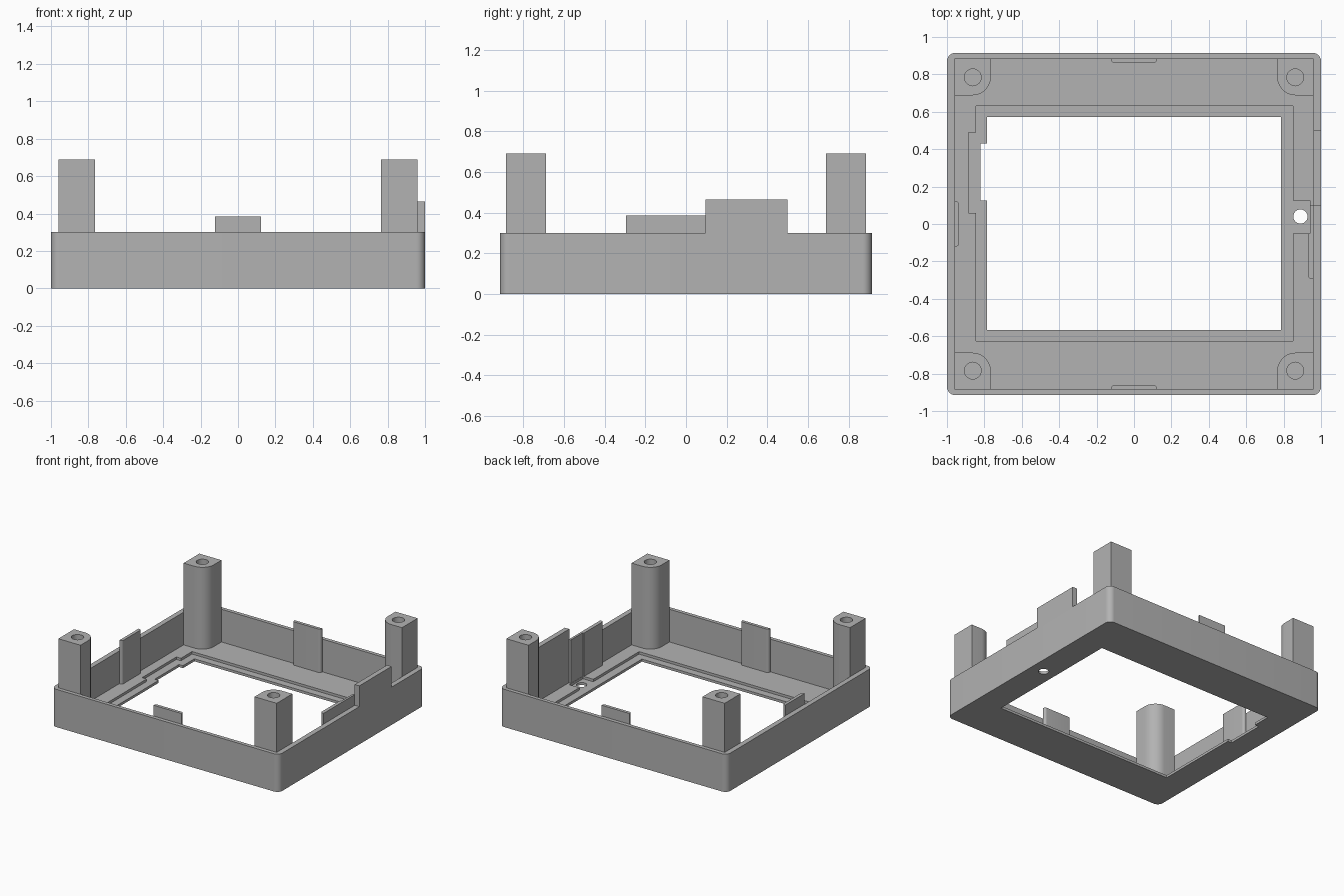
import bpy, bmesh, math
from mathutils import Vector

cube = bpy.data.objects.get("Cube")
if cube:
    bpy.data.objects.remove(cube, do_unlink=True)

grey = bpy.data.materials.new("plain_grey")
grey.use_nodes = True
GREY = (0.45, 0.45, 0.45, 1)
grey.diffuse_color = GREY
grey.node_tree.nodes["Principled BSDF"].inputs["Base Color"].default_value = GREY


def rect(x0, x1, y0, y1):
    return [(x0, y0), (x1, y0), (x1, y1), (x0, y1)]


def circle(x, y, r, n=32):
    return [(x + r * math.cos(math.tau * i / n), y + r * math.sin(math.tau * i / n))
            for i in range(n)]


def fillet(points, radii, steps=10):
    """Round the right-angled corners of an outline."""
    out = []
    for i, p in enumerate(points):
        p, r = Vector(p), radii[i]
        if not r:
            out.append(p)
            continue
        a = (Vector(points[i - 1]) - p).normalized() * r
        b = (Vector(points[(i + 1) % len(points)]) - p).normalized() * r
        for k in range(steps + 1):
            t = math.pi / 2 * k / steps
            out.append(p + a * (1 - math.sin(t)) + b * (1 - math.cos(t)))
    return out


def prism(name, outline, z0, z1):
    bm = bmesh.new()
    face = bm.faces.new([bm.verts.new((p[0], p[1], z0)) for p in outline])
    top = bmesh.ops.extrude_face_region(bm, geom=[face])["geom"]
    verts = [v for v in top if isinstance(v, bmesh.types.BMVert)]
    bmesh.ops.translate(bm, verts=verts, vec=(0, 0, z1 - z0))
    bmesh.ops.recalc_face_normals(bm, faces=bm.faces)
    mesh = bpy.data.meshes.new(name)
    bm.to_mesh(mesh)
    bm.free()
    mesh.materials.append(grey)
    ob = bpy.data.objects.new(name, mesh)
    bpy.context.collection.objects.link(ob)
    return ob


def cut(ob, outline, z0, z1):
    """Subtract a prism and discard the cutter."""
    cutter = prism("cutter", outline, z0, z1)
    cutter.hide_render = True
    mod = ob.modifiers.new("cut", "BOOLEAN")
    mod.operation, mod.solver, mod.object = "DIFFERENCE", "EXACT", cutter
    bpy.context.view_layer.objects.active = ob
    bpy.ops.object.modifier_apply(modifier=mod.name)
    bpy.data.objects.remove(cutter, do_unlink=True)


HX, HY = 1.0, 0.915          # outer half sizes
IX, IY = 0.96, 0.885         # inner wall half sizes
RIM, FLOOR, LEDGE = 0.3, 0.04, 0.02
TAB_TOP, POST_TOP = 0.385, 0.69

# Frame: rounded tray, stepped window, notch and cable pocket
frame = prism("frame", fillet(rect(-HX, HX, -HY, HY), [0.045] * 4), 0, RIM)
cut(frame, rect(-IX, IX, -IY, IY), FLOOR, 1)
ledge = [(-0.845, -0.625), (0.85, -0.625), (0.85, 0.63), (-0.845, 0.63),
         (-0.845, 0.49), (-0.885, 0.49), (-0.885, 0.06), (-0.845, 0.06)]
cut(frame, ledge, LEDGE, 1)
window = [(-0.785, -0.567), (0.785, -0.567), (0.785, 0.573), (-0.785, 0.573),
          (-0.785, 0.43), (-0.82, 0.43), (-0.82, 0.125), (-0.785, 0.125)]
cut(frame, window, -1, 1)
cut(frame, rect(0.835, 0.94, -0.05, 0.125), LEDGE, 1)
cut(frame, circle(0.89, 0.04, 0.038), -1, 1)

# Corner posts with screw holes
posts = []
for sx, side in ((1, "left"), (-1, "right")):
    for sy, end in ((-1, "front"), (1, "back")):
        corners = [(sx * x, sy * y) for x, y in rect(0.765, IX, 0.688, IY)]
        post = prism(f"{end}_{side}_post", fillet(corners, [0.1, 0, 0, 0]),
                     LEDGE, POST_TOP)
        cut(post, circle(sx * 0.862, sy * 0.784, 0.045), 0.3, 1)
        posts.append(post)

# Snap tabs along the inner walls
r = 0.018
tabs = [
    prism("front_tab", fillet(rect(-0.122, 0.122, -IY, -0.86), [0, 0, r, r]), LEDGE, TAB_TOP),
    prism("back_tab", fillet(rect(-0.122, 0.122, 0.86, IY), [r, r, 0, 0]), LEDGE, TAB_TOP),
    prism("right_tab", fillet(rect(-IX, -0.935, -0.12, 0.122), [0, r, r, 0]), LEDGE, TAB_TOP),
    prism("left_tab", fillet(rect(0.932, IX, -0.295, -0.05), [r, 0, 0, 0]), LEDGE, TAB_TOP),
    prism("left_tab_strip", rect(0.942, IX, -0.05, 0.1), LEDGE, TAB_TOP),
]

# Raised section of the left wall
raised = prism("raised_wall", rect(IX, HX, 0.095, 0.5), RIM - 0.01, 0.465)

# Smooth rounded corners, keep edges sharp
bpy.ops.object.select_all(action="DESELECT")
for ob in [frame, raised] + posts + tabs:
    ob.select_set(True)
bpy.context.view_layer.objects.active = frame
bpy.ops.object.shade_smooth_by_angle(angle=math.radians(30))
